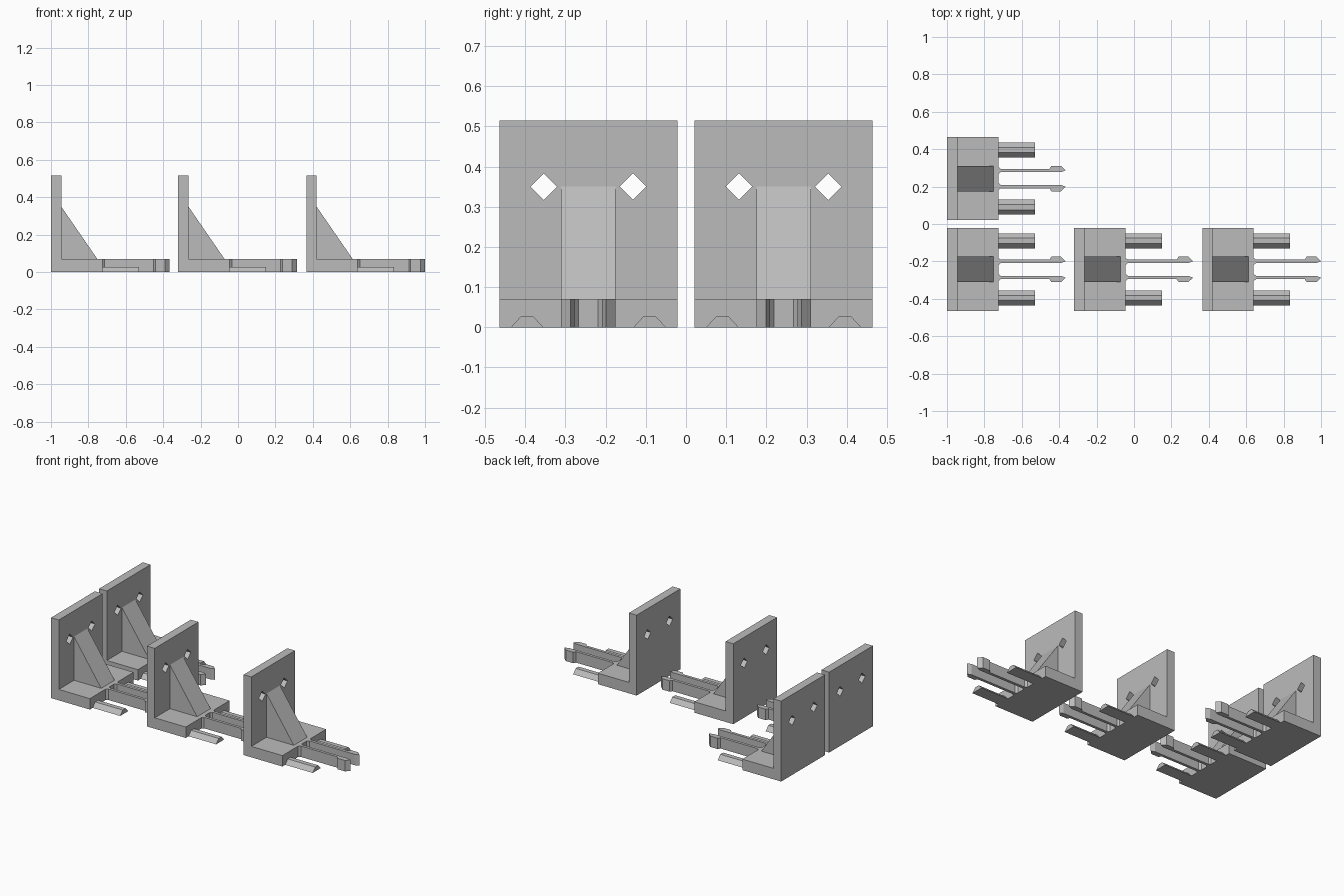
import bpy, bmesh
from mathutils import Vector

if "Cube" in bpy.data.objects:
    bpy.data.objects.remove(bpy.data.objects["Cube"])

grey = bpy.data.materials.new("plain grey")
grey.diffuse_color = (0.5, 0.5, 0.5, 1)
grey.use_nodes = True
grey.node_tree.nodes["Principled BSDF"].inputs["Base Color"].default_value = grey.diffuse_color

# How a profile point (a, b) and a depth d map to x, y, z
PLACE = {
    "x": lambda a, b, d: (d, a, b),
    "y": lambda a, b, d: (a, d, b),
    "z": lambda a, b, d: (a, b, d),
}


def prism(name, profile, axis, start, end):
    """Extrude a closed profile along an axis."""
    bm = bmesh.new()
    place = PLACE[axis]
    face = bm.faces.new([bm.verts.new(place(a, b, start)) for a, b in profile])
    out = bmesh.ops.extrude_face_region(bm, geom=[face])
    shift = Vector(place(0, 0, end - start))
    bmesh.ops.translate(bm, vec=shift, verts=[v for v in out["geom"] if isinstance(v, bmesh.types.BMVert)])
    bmesh.ops.recalc_face_normals(bm, faces=bm.faces)
    mesh = bpy.data.meshes.new(name)
    bm.to_mesh(mesh)
    bm.free()
    mesh.materials.append(grey)
    obj = bpy.data.objects.new(name, mesh)
    bpy.context.collection.objects.link(obj)
    return obj


HALF, WALL, BASE, TOP, FLOOR = 0.2215, 0.055, 0.275, 0.515, 0.07

# L-shaped bracket body
body = prism("bracket_body", [(0, 0), (BASE, 0), (BASE, FLOOR), (WALL, FLOOR), (WALL, TOP), (0, TOP)],
             "y", -HALF, HALF)

# Diamond screw holes through the wall
for y in (-0.111, 0.111):
    r, z = 0.033, 0.35
    cutter = prism("hole_cutter", [(y - r, z), (y, z - r), (y + r, z), (y, z + r)], "x", -0.1, 0.15)
    cutter.hide_render = True
    mod = body.modifiers.new("hole", "BOOLEAN")
    mod.operation, mod.solver, mod.object = "DIFFERENCE", "EXACT", cutter
    bpy.context.view_layer.objects.active = body
    bpy.ops.object.modifier_apply(modifier=mod.name)
    bpy.data.objects.remove(cutter)

# Sloping rib between wall and base
rib = prism("support_rib", [(0.04, 0.35), (WALL, 0.35), (0.248, FLOOR), (0.248, 0.06), (0.04, 0.06)],
            "y", -0.068, 0.068)
parts = [body, rib]

for side, s in (("front", -1), ("back", 1)):
    # Low trapezoid guide rail
    parts.append(prism(side + "_guide_rail",
                       [(s * 0.193, 0), (s * 0.112, 0), (s * 0.138, 0.028), (s * 0.167, 0.028)],
                       "x", BASE - 0.005, 0.47))
    # Snap arm with flared root and hooked tip
    arm = [(BASE - 0.005, 0.024), (BASE, 0.024), (0.287, 0.034), (0.61, 0.034), (0.635, 0.044),
           (0.61, 0.068), (0.558, 0.068), (0.548, 0.052), (0.287, 0.052), (BASE, 0.062), (BASE - 0.005, 0.062)]
    parts.append(prism(side + "_snap_arm", [(x, s * y) for x, y in arm], "z", 0, FLOOR))

# Four identical brackets
spots = [(-1, 0.243), (-1, -0.243), (-0.32, -0.243), (0.365, -0.243)]
for i, (x, y) in enumerate(spots):
    for part in parts:
        obj = part
        if i:
            obj = part.copy()
            bpy.context.collection.objects.link(obj)
        obj.location = (x, y, 0)
